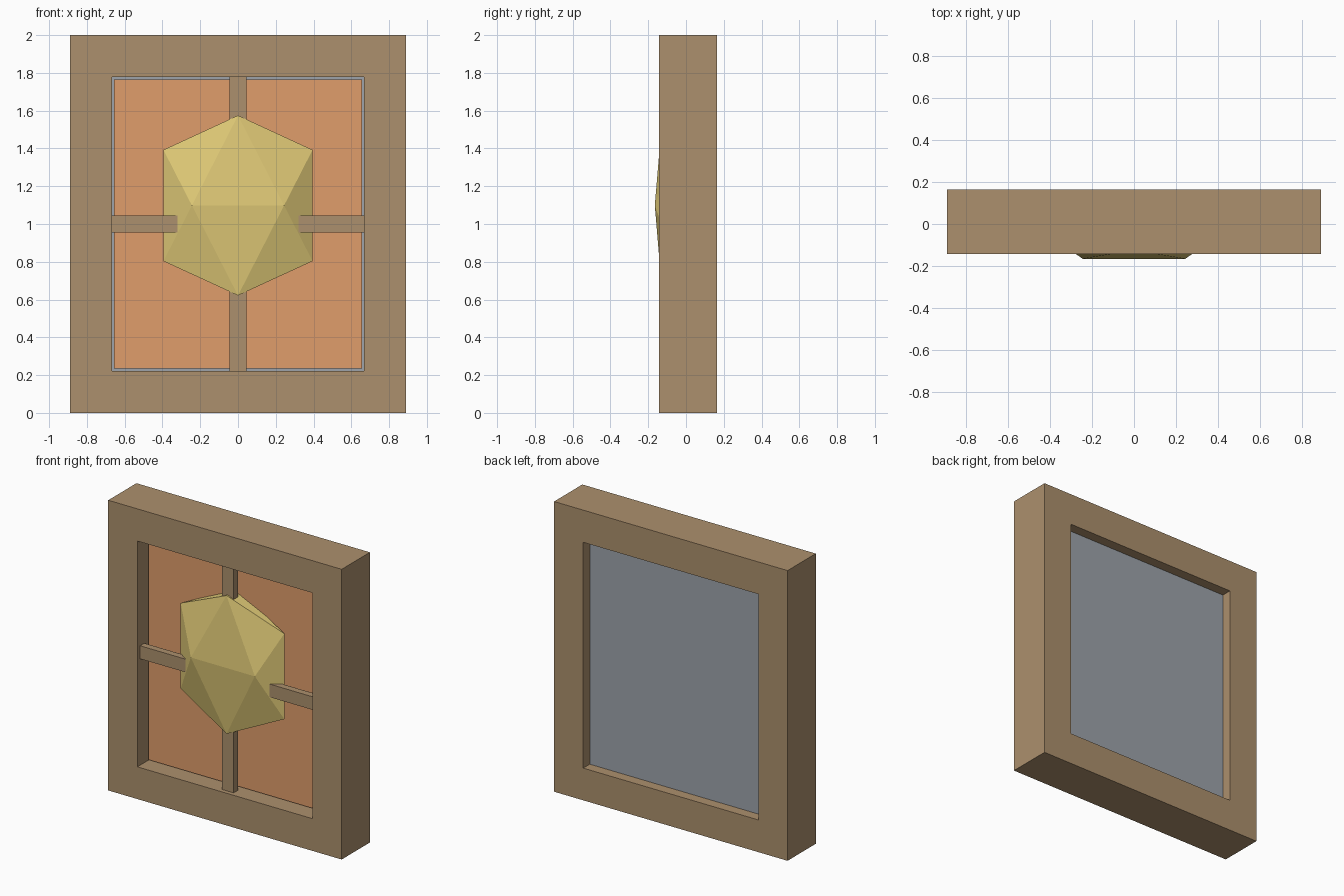
import bpy
import bmesh
from mathutils import Vector, Matrix

cube = bpy.data.objects.get("Cube")
if cube:
    bpy.data.objects.remove(cube, do_unlink=True)


def material(name, rgb):
    mat = bpy.data.materials.new(name)
    mat.use_nodes = True
    mat.diffuse_color = (*rgb, 1)
    mat.node_tree.nodes["Principled BSDF"].inputs["Base Color"].default_value = (*rgb, 1)
    return mat


wood = material("brown wood", (0.415, 0.28, 0.153))
orange = material("orange panel", (0.745, 0.338, 0.146))
grey = material("grey glass", (0.338, 0.37, 0.408))
gold = material("pale gold", (0.745, 0.59, 0.183))


def finish(name, bm, mat):
    bmesh.ops.recalc_face_normals(bm, faces=bm.faces)
    mesh = bpy.data.meshes.new(name)
    bm.to_mesh(mesh)
    bm.free()
    mesh.materials.append(mat)
    obj = bpy.data.objects.new(name, mesh)
    bpy.context.collection.objects.link(obj)
    return obj


def box(name, low, high, mat):
    low, high = Vector(low), Vector(high)
    bm = bmesh.new()
    place = Matrix.Translation((low + high) / 2) @ Matrix.Diagonal((high - low).to_4d())
    bmesh.ops.create_cube(bm, size=1, matrix=place)
    return finish(name, bm, mat)


HALF_W, HEIGHT, BORDER = 0.89, 2.0, 0.222
FRONT, BACK = -0.142, 0.165
OPEN_X, OPEN_LOW, OPEN_HIGH = HALF_W - BORDER, BORDER, HEIGHT - BORDER

# Frame: four rectangular loops joined round into a closed ring
bm = bmesh.new()
loops = []
for inset, y in ((0, FRONT), (BORDER, FRONT), (BORDER, BACK), (0, BACK)):
    x, low, high = HALF_W - inset, inset, HEIGHT - inset
    loops.append([bm.verts.new((px, y, pz))
                  for px, pz in ((-x, low), (x, low), (x, high), (-x, high))])
for i in range(4):
    here, after = loops[i], loops[(i + 1) % 4]
    for j in range(4):
        k = (j + 1) % 4
        bm.faces.new((here[j], here[k], after[k], after[j]))
finish("frame", bm, wood)

# Glass pane filling the opening, with a slightly smaller panel before it
box("glass_pane", (-OPEN_X, -0.01, OPEN_LOW), (OPEN_X, 0.094, OPEN_HIGH), grey)
GAP = 0.012
box("front_panel", (-OPEN_X + GAP, -0.037, OPEN_LOW + GAP),
    (OPEN_X - GAP, 0, OPEN_HIGH - GAP), orange)

# Crossing bars, standing clear of the panel
BAR, BAR_FRONT, BAR_BACK = 0.045, -0.112, -0.066
box("upright_bar", (-BAR, BAR_FRONT, OPEN_LOW), (BAR, BAR_BACK, OPEN_HIGH), wood)
box("cross_bar", (-OPEN_X, BAR_FRONT, 1 - BAR), (OPEN_X, BAR_BACK, 1 + BAR), wood)

# Faceted ornament: a flattened icosahedron from three golden rectangles
PHI = (1 + 5 ** 0.5) / 2
bm = bmesh.new()
for a in (-1, 1):
    for b in (-PHI, PHI):
        for point in ((a, b, 0), (0, a, b), (b, 0, a)):
            bm.verts.new(point)
bmesh.ops.convex_hull(bm, input=bm.verts[:])
bmesh.ops.scale(bm, vec=(0.244, 0.065, 0.2945), verts=bm.verts)
bmesh.ops.translate(bm, vec=(0, -0.06, 1.098), verts=bm.verts)
finish("faceted_ornament", bm, gold)
